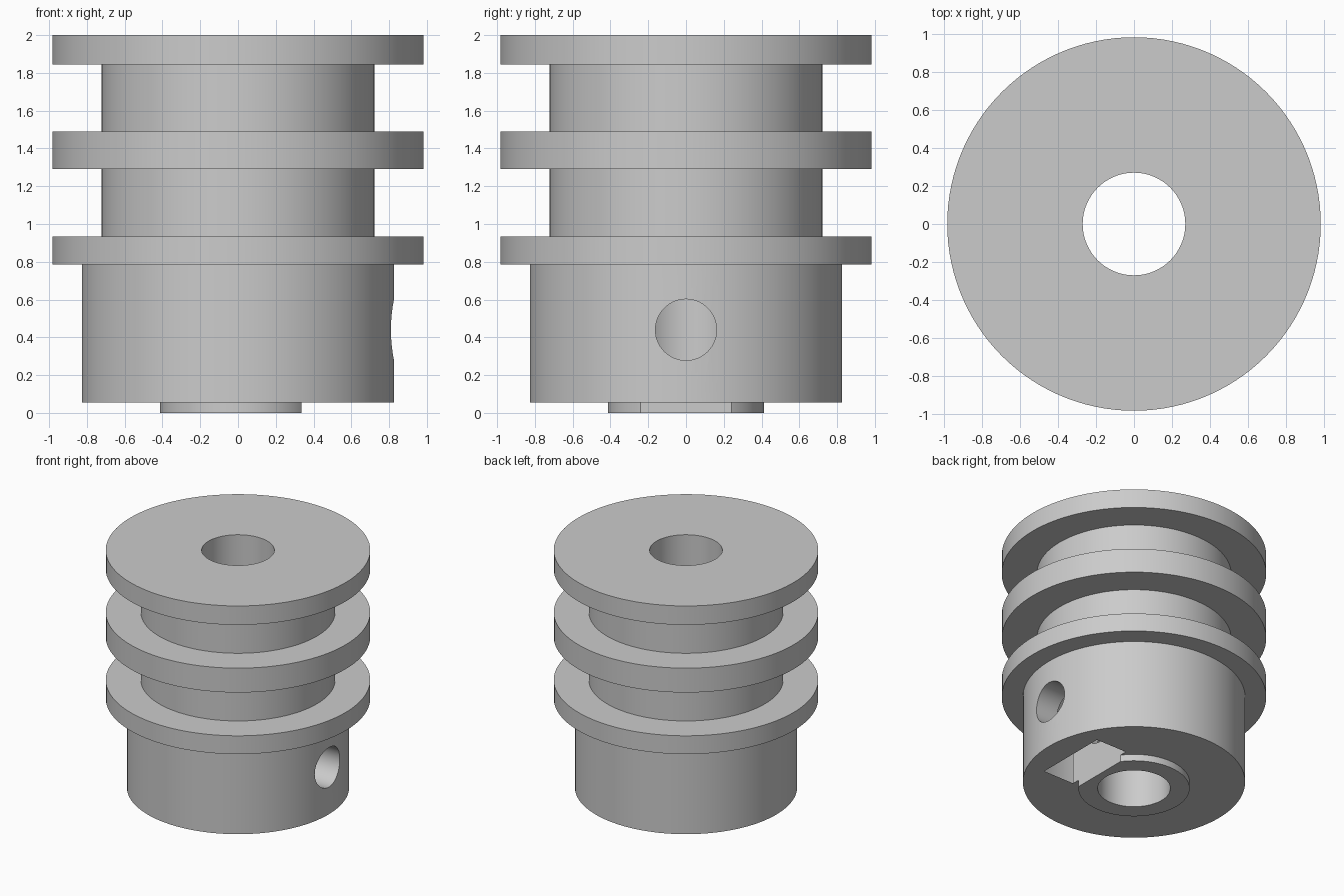
import bpy
import bmesh
from math import pi, radians, cos
from mathutils import Matrix

default = bpy.data.objects.get("Cube")
if default:
    bpy.data.objects.remove(default, do_unlink=True)

grey = bpy.data.materials.new("light grey")
grey.use_nodes = True
colour = (0.6, 0.6, 0.6, 1)
grey.diffuse_color = colour
grey.node_tree.nodes["Principled BSDF"].inputs["Base Color"].default_value = colour

BORE, BOSS, HUB, GROOVE, FLANGE = 0.27, 0.413, 0.826, 0.722, 0.983
SCREW_Z = 0.44
NUT_IN, NUT_OUT, NUT_HALF = 0.335, 0.615, 0.305


def make_object(name, bm):
    mesh = bpy.data.meshes.new(name)
    bmesh.ops.recalc_face_normals(bm, faces=bm.faces)
    bm.to_mesh(mesh)
    bm.free()
    obj = bpy.data.objects.new(name, mesh)
    bpy.context.collection.objects.link(obj)
    mesh.materials.append(grey)
    return obj


def lathe(name, profile, steps=120):
    bm = bmesh.new()
    verts = [bm.verts.new((r, 0, z)) for r, z in profile]
    edges = [bm.edges.new((a, b)) for a, b in zip(verts, verts[1:] + verts[:1])]
    bmesh.ops.spin(bm, geom=verts + edges, cent=(0, 0, 0), axis=(0, 0, 1),
                   angle=2 * pi, steps=steps, use_merge=True)
    bmesh.ops.remove_doubles(bm, verts=bm.verts, dist=0.0001)
    return make_object(name, bm)


def rod_along_x(name, radius, x0, x1, sides):
    bm = bmesh.new()
    move = Matrix.Translation(((x0 + x1) / 2, 0, SCREW_Z))
    bmesh.ops.create_cone(bm, cap_ends=True, segments=sides, radius1=radius,
                          radius2=radius, depth=x1 - x0,
                          matrix=move @ Matrix.Rotation(pi / 2, 4, "Y"))
    return make_object(name, bm)


def box(name, lo, hi):
    bm = bmesh.new()
    size = [b - a for a, b in zip(lo, hi)]
    mid = [(a + b) / 2 for a, b in zip(lo, hi)]
    bmesh.ops.create_cube(bm, size=1, matrix=Matrix.Translation(mid)
                          @ Matrix.Diagonal((*size, 1)))
    return make_object(name, bm)


# Turned body: boss, hub, three flanges and two grooves around a bore
pulley = lathe("pulley_body", [
    (BORE, 0), (BOSS, 0), (BOSS, 0.055), (HUB, 0.055),
    (HUB, 0.785), (FLANGE, 0.785), (FLANGE, 0.935), (GROOVE, 0.935),
    (GROOVE, 1.29), (FLANGE, 1.29), (FLANGE, 1.49), (GROOVE, 1.49),
    (GROOVE, 1.845), (FLANGE, 1.845), (FLANGE, 2), (BORE, 2)])

# Set screw hole, hexagonal nut pocket and its slot open to the underside
nut = rod_along_x("nut_pocket_cutter", NUT_HALF / cos(pi / 6), NUT_IN, NUT_OUT, 6)
if max(v.co.y for v in nut.data.vertices) > NUT_HALF + 0.01:
    # turn the nut so that its points are up and down
    nut.data.transform(Matrix.Translation((0, 0, SCREW_Z)) @ Matrix.Rotation(pi / 6, 4, "X")
                       @ Matrix.Translation((0, 0, -SCREW_Z)))
cutters = [
    rod_along_x("screw_hole_cutter", 0.162, 0.1, 1.2, 64),
    nut,
    box("nut_slot_cutter", (NUT_IN, -NUT_HALF, -0.1), (NUT_OUT, NUT_HALF, SCREW_Z)),
]
bpy.context.view_layer.objects.active = pulley
for cutter in cutters:
    cutter.hide_render = True
    cut = pulley.modifiers.new(cutter.name, "BOOLEAN")
    cut.operation = "DIFFERENCE"
    cut.solver = "EXACT"
    cut.object = cutter
    bpy.ops.object.modifier_apply(modifier=cut.name)
    bpy.data.objects.remove(cutter, do_unlink=True)

# Smooth round walls with crisp rims
bpy.ops.object.select_all(action="DESELECT")
pulley.select_set(True)
bpy.ops.object.shade_smooth_by_angle(angle=radians(30))
